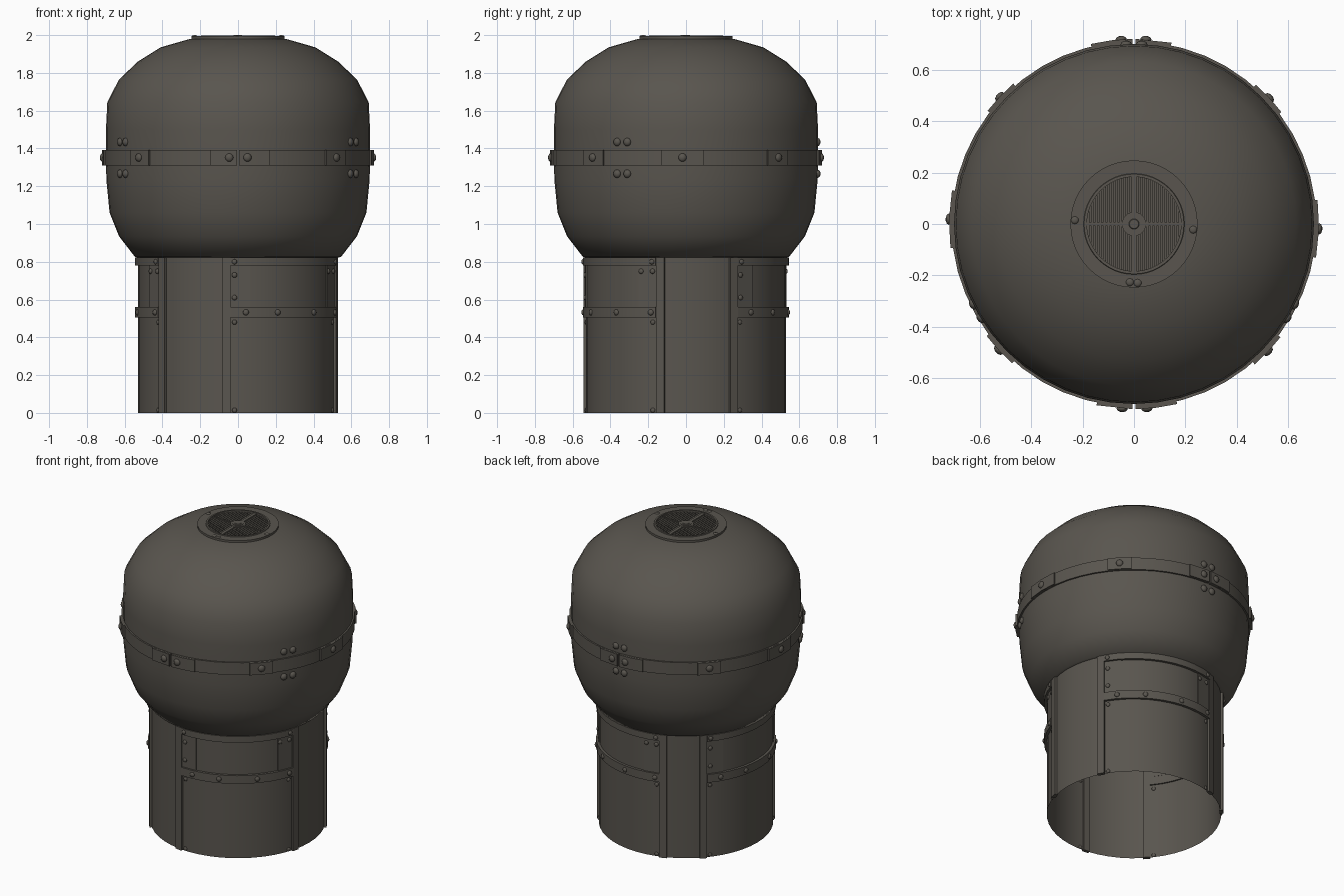
import bpy, bmesh, math
from mathutils import Matrix, Vector

if "Cube" in bpy.data.objects:
    bpy.data.objects.remove(bpy.data.objects["Cube"])

mat = bpy.data.materials.new("dark_iron")
mat.diffuse_color = (0.10, 0.091, 0.077, 1)
mat.use_nodes = True
mat.node_tree.nodes["Principled BSDF"].inputs["Base Color"].default_value = mat.diffuse_color


def finish(bm, name, angle=35, recalc=True):
    if recalc:
        bmesh.ops.recalc_face_normals(bm, faces=bm.faces)
    me = bpy.data.meshes.new(name)
    bm.to_mesh(me)
    bm.free()
    me.materials.append(mat)
    ob = bpy.data.objects.new(name, me)
    bpy.context.collection.objects.link(ob)
    bpy.context.view_layer.objects.active = ob
    ob.select_set(True)
    bpy.ops.object.shade_smooth_by_angle(angle=math.radians(angle))
    ob.select_set(False)
    return ob


def pol(r, deg, z):
    a = math.radians(deg)
    return Vector((r * math.cos(a), r * math.sin(a), z))


def lathe(bm, profile, n=48, closed=False):
    rings = [[bm.verts.new(pol(r, 360 * i / n, z)) for i in range(n)] for r, z in profile]
    pairs = list(zip(rings, rings[1:])) + ([(rings[-1], rings[0])] if closed else [])
    for a, b in pairs:
        for i in range(n):
            j = (i + 1) % n
            bm.faces.new((a[i], a[j], b[j], b[i]))
    return rings


def curved_plate(bm, a0, a1, z0, z1, r0, r1):
    """Bent bar following the drum wall between two angles."""
    n = max(1, round((a1 - a0) / 7.5))
    secs = []
    for i in range(n + 1):
        a = a0 + (a1 - a0) * i / n
        secs.append([bm.verts.new(pol(r, a, z)) for r, z in ((r0, z0), (r1, z0), (r1, z1), (r0, z1))])
    for s, t in zip(secs, secs[1:]):
        for k in range(4):
            m = (k + 1) % 4
            bm.faces.new((s[k], s[m], t[m], t[k]))
    bm.faces.new(secs[0])
    bm.faces.new(secs[-1])


def rivet(bm, r, deg, z, size, flat=0.6):
    m = (Matrix.Translation(pol(r, deg, z)) @ Matrix.Rotation(math.radians(deg), 4, 'Z')
         @ Matrix.Diagonal((flat, 1, 1, 1)))
    bmesh.ops.create_uvsphere(bm, u_segments=10, v_segments=6, radius=size, matrix=m)


def box(bm, cx, cy, cz, sx, sy, sz):
    bmesh.ops.create_cube(bm, size=1, matrix=Matrix.Translation((cx, cy, cz)) @ Matrix.Diagonal((sx, sy, sz, 1)))


# drum: open-bottomed thin wall
bm = bmesh.new()
lathe(bm, [(0.529, 0), (0.529, 0.83)])
finish(bm, "base_drum", recalc=False)

# bulbous tank on top
bm = bmesh.new()
lathe(bm, [(0.52, 0.822), (0.545, 0.825), (0.63, 0.935), (0.68, 1.06), (0.697, 1.235), (0.699, 1.35),
           (0.699, 1.50), (0.692, 1.645), (0.63, 1.765), (0.53, 1.86), (0.41, 1.935), (0.254, 1.98),
           (0.19, 1.983)], 48)
finish(bm, "tank_dome", 60, recalc=False)

# drum sectors between the upright strips (start and end angle)
PANELS = [(-96.7, -14.7), (28, 110), (136.3, 221.7)]
strips, bands, plates, studs = (bmesh.new() for _ in range(4))
for s, e in PANELS:
    for a in (s, e):
        curved_plate(strips, a - 2.4, a + 2.4, 0, 0.822, 0.52, 0.543)
    a0, a1 = s + 2.4, e - 2.4
    curved_plate(bands, a0, a1, 0.78, 0.822, 0.52, 0.546)
    curved_plate(bands, a0, a1, 0.505, 0.56, 0.52, 0.546)
    curved_plate(plates, a0, a0 + 11, 0.56, 0.78, 0.52, 0.535)
    curved_plate(plates, a1 - 11, a1, 0.56, 0.78, 0.52, 0.535)
    for z in (0.73, 0.61):
        rivet(studs, 0.535, a0 + 2.3, z, 0.014)
    for d in (2.3, 9.3):
        rivet(studs, 0.535, a1 - d, 0.75, 0.014)
    for a in (a0 + 2.3, a1 - 2.3):
        rivet(studs, 0.546, a, 0.80, 0.014)
        rivet(studs, 0.529, a, 0.48, 0.013)
        rivet(studs, 0.529, a, 0.014, 0.013)
    for f in (0.113, 0.35, 0.67, 0.962):
        rivet(studs, 0.546, a0 + (a1 - a0) * f, 0.532, 0.016)
finish(strips, "upright_strips")
finish(bands, "drum_bands")
finish(plates, "drum_corner_plates")
finish(studs, "drum_rivets", 60)

# clamp band in two halves, with lug plates and bolts
bm, lugs, bolts = bmesh.new(), bmesh.new(), bmesh.new()
for s in (-90, 90):
    curved_plate(bm, s + 0.4, s + 179.6, 1.31, 1.392, 0.68, 0.709)
    curved_plate(lugs, s + 0.5, s + 13.5, 1.311, 1.391, 0.69, 0.719)
    curved_plate(lugs, s + 168.3, s + 179.5, 1.311, 1.391, 0.69, 0.719)
    for a in (4, 176.3):
        rivet(bolts, 0.719, s + a, 1.352, 0.022)
    for a in (46.5, 88.5, 133):
        w = 9 if a == 88.5 else 5.8
        curved_plate(lugs, s + a - w, s + a + w, 1.311, 1.391, 0.69, 0.719)
        rivet(bolts, 0.719, s + a, 1.352, 0.022)
# paired rivets above and below the band, every 120 degrees
for c in (-29, 90, 209):
    for d in (-2.5, 2.5):
        for z in (1.434, 1.266):
            rivet(bolts, 0.698, c + d, z, 0.022, 0.7)
finish(bm, "clamp_band")
finish(lugs, "clamp_lugs")
finish(bolts, "clamp_bolts", 60)

# vent flange on top
bm = bmesh.new()
lathe(bm, [(0.247, 1.975), (0.247, 1.994), (0.196, 1.994), (0.194, 1.998), (0.183, 1.998), (0.183, 1.975)], closed=True)
for x, y in ((-0.23, 0.015), (0.23, -0.022), (-0.016, -0.226), (0.014, -0.229)):
    m = Matrix.Translation((x, y, 1.994)) @ Matrix.Diagonal((1, 1, 0.4, 1))
    bmesh.ops.create_uvsphere(bm, u_segments=10, v_segments=6, radius=0.015, matrix=m)
finish(bm, "vent_flange")

# vent floor, slats, cross bars and hub
bm = bmesh.new()
bmesh.ops.create_circle(bm, cap_ends=True, segments=48, radius=0.19, matrix=Matrix.Translation((0, 0, 1.974)))
finish(bm, "vent_floor")
bm = bmesh.new()
for i in range(1, 12):
    for x in (-0.0157 * i - 0.005, 0.0157 * i + 0.005):
        box(bm, x, 0, 1.981, 0.0105, 2 * math.sqrt(max(0.184 ** 2 - x * x, 0.0001)), 0.014)
box(bm, 0, 0, 1.984, 0.02, 0.368, 0.018)
box(bm, 0, 0, 1.984, 0.368, 0.011, 0.018)
finish(bm, "vent_grille")
bm = bmesh.new()
rings = lathe(bm, [(0.047, 1.975), (0.047, 1.994), (0.033, 1.994), (0.033, 1.997), (0.02, 1.997), (0.018, 2.0)], 24)
bm.faces.new(rings[-1])
finish(bm, "vent_hub")
